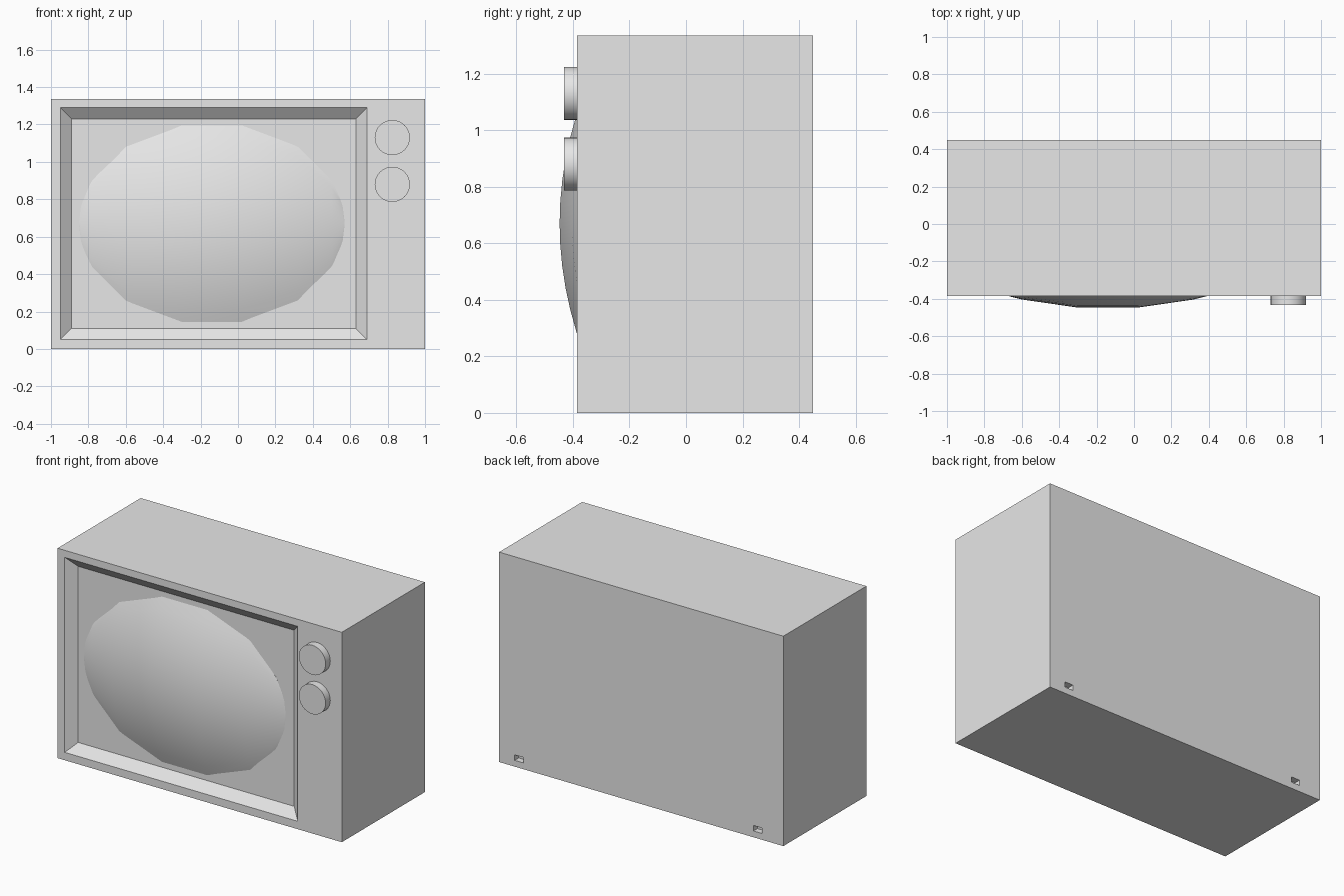
import bpy, bmesh, math
from mathutils import Matrix, Vector

cube = bpy.data.objects.get("Cube")
if cube:
    bpy.data.objects.remove(cube, do_unlink=True)

grey = bpy.data.materials.new("light_grey")
grey.use_nodes = True
colour = (0.8, 0.8, 0.8, 1)
grey.diffuse_color = colour
grey.node_tree.nodes["Principled BSDF"].inputs["Base Color"].default_value = colour

FRONT, BACK, HEIGHT = -0.385, 0.45, 1.335
PANEL = FRONT + 0.05


def finish(bm, name, smooth=False):
    bmesh.ops.recalc_face_normals(bm, faces=bm.faces)
    mesh = bpy.data.meshes.new(name)
    bm.to_mesh(mesh)
    bm.free()
    mesh.materials.append(grey)
    obj = bpy.data.objects.new(name, mesh)
    bpy.context.collection.objects.link(obj)
    bpy.ops.object.select_all(action='DESELECT')
    obj.select_set(True)
    bpy.context.view_layer.objects.active = obj
    if smooth:
        bpy.ops.object.shade_smooth_by_angle(angle=math.radians(35))
    return obj


def box(name, x0, x1, y0, y1, z0, z1, flare=0):
    """Box whose front (y0) end can be flared outwards."""
    bm = bmesh.new()
    bmesh.ops.create_cube(bm, size=1)
    for v in bm.verts:
        f = flare if v.co.y < 0 else 0
        v.co = Vector((x0 - f if v.co.x < 0 else x1 + f,
                       y0 if v.co.y < 0 else y1,
                       z0 - f if v.co.z < 0 else z1 + f))
    return finish(bm, name)


def cut(target, cutter):
    cutter.hide_render = True
    mod = target.modifiers.new("cut", 'BOOLEAN')
    mod.operation = 'DIFFERENCE'
    mod.solver = 'EXACT'
    mod.object = cutter
    bpy.context.view_layer.objects.active = target
    bpy.ops.object.modifier_apply(modifier=mod.name)
    bpy.data.objects.remove(cutter, do_unlink=True)


# Cabinet with a bevelled screen recess and two small slots in the back
cabinet = box("cabinet", -1, 1, FRONT, BACK, 0, HEIGHT)
cut(cabinet, box("recess_cutter", -0.89, 0.63, FRONT - 0.05, PANEL, 0.11, 1.23, flare=0.12))
for x in (-0.85, 0.83):
    cut(cabinet, box("slot_cutter", x, x + 0.06, BACK - 0.04, BACK + 0.05, 0.04, 0.075))

# Bulging screen: vertical columns of a shallow dome with a faceted outline
CX, CZ, ROWS = -0.14, 0.67, 14
half = [(0.16, 0.535), (0.46, 0.42), (0.64, 0.23), (0.70, 0.12), (0.71, 0.01)]
columns = [(-x, h) for x, h in reversed(half)] + half
bm = bmesh.new()
grid = []
for x, h in columns:
    col = []
    for i in range(ROWS + 1):
        z = h * (2 * i / ROWS - 1)
        y = -0.453 + 0.118 * ((x / 0.71) ** 2 + (z / 0.54) ** 2)
        col.append(bm.verts.new((CX + x, y, CZ + z)))
    grid.append(col)
for a, b in zip(grid, grid[1:]):
    for i in range(ROWS):
        bm.faces.new((a[i], b[i], b[i + 1], a[i + 1]))
rim = bmesh.ops.extrude_edge_only(bm, edges=[e for e in bm.edges if e.is_boundary])
for v in rim["geom"]:
    if isinstance(v, bmesh.types.BMVert):
        v.co.y = PANEL + 0.01
finish(bm, "screen", smooth=True)

# Two round control knobs
for name, z in (("upper_knob", 1.13), ("lower_knob", 0.88)):
    bm = bmesh.new()
    bmesh.ops.create_cone(bm, cap_ends=True, segments=32, radius1=0.094, radius2=0.094, depth=0.05,
                          matrix=Matrix.Translation((0.825, FRONT - 0.022, z))
                          @ Matrix.Rotation(math.pi / 2, 4, 'X'))
    finish(bm, name, smooth=True)
